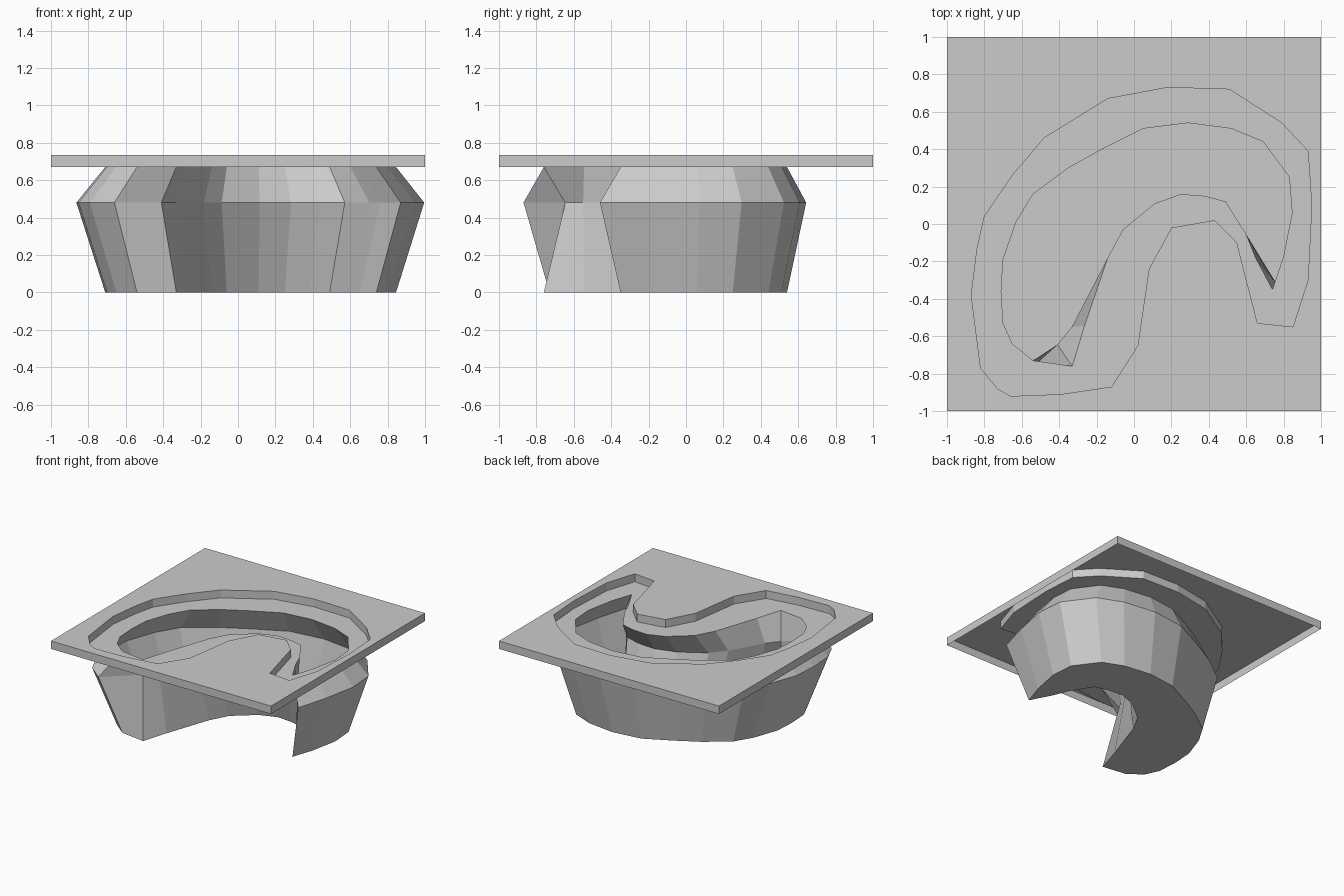
import bpy, bmesh
from mathutils import Vector
from mathutils.geometry import tessellate_polygon

if "Cube" in bpy.data.objects:
    bpy.data.objects.remove(bpy.data.objects["Cube"])

TOP, LEDGE, MID = 0.735, 0.67, 0.48

# opening cut in the deck
opening = [(-.87, -.38), (-.84, -.14), (-.80, .04), (-.65, .26), (-.48, .46), (-.14, .67),
           (.18, .73), (.51, .72), (.79, .54), (.93, .39), (.95, .10), (.93, -.30),
           (.85, -.55), (.66, -.53), (.55, -.10), (.43, .02), (.20, -.02), (.08, -.24),
           (.02, -.65), (-.12, -.87), (-.39, -.91), (-.66, -.92), (-.73, -.88), (-.82, -.77)]
# basin outline: outer bank, then inner bank
outer_bank = [(-.54, -.73), (-.65, -.64), (-.70, -.53), (-.71, -.36), (-.70, -.19), (-.63, .01),
              (-.54, .16), (-.35, .30), (-.17, .40), (.05, .51), (.29, .54), (.52, .51),
              (.69, .44), (.83, .25), (.845, .06), (.80, -.17)]
inner_bank = [(.74, -.35), (.65, -.18), (.60, -.055), (.49, .12), (.38, .15), (.25, .16),
              (.11, .11), (-.06, -.03), (-.14, -.18), (-.265, -.545), (-.33, -.76)]
# y shift of the bulge along the inner bank
inner_shift = [-.11, -.14, -.18, -.17, -.16, -.16, -.16, -.14, -.11, -.005, .115]


def bulge_x(x):
    return x + 0.196 * (x - 0.077)


basin = outer_bank + inner_bank
bulge = [(bulge_x(x), 1.19 * y) for x, y in outer_bank]
bulge += [(bulge_x(x), y + s) for (x, y), s in zip(inner_bank, inner_shift)]
square = [(-1, -1), (1, -1), (1, 1), (-1, 1)]


def ring(bm, pts, z):
    return [bm.verts.new((x, y, z)) for x, y in pts]


def wall(bm, a, b):
    n = len(a)
    for i in range(n):
        j = (i + 1) % n
        bm.faces.new((a[i], a[j], b[j], b[i]))


def cap(bm, *loops):
    """Fill a flat outline, with optional holes."""
    verts = [v for loop in loops for v in loop]
    flat = [[Vector((v.co.x, v.co.y, 0)) for v in loop] for loop in loops]
    for tri in tessellate_polygon(flat):
        bm.faces.new([verts[i] for i in tri])


def finish(bm, name):
    bmesh.ops.recalc_face_normals(bm, faces=bm.faces)
    mesh = bpy.data.meshes.new(name)
    bm.to_mesh(mesh)
    bm.free()
    bpy.context.collection.objects.link(bpy.data.objects.new(name, mesh))


# deck: open-bottomed slab with skirt, recessed wall and ledge around the basin
bm = bmesh.new()
edge_top, hole_top = ring(bm, square, TOP), ring(bm, opening, TOP)
edge_low, hole_low = ring(bm, square, LEDGE), ring(bm, opening, LEDGE)
rim = ring(bm, basin, LEDGE)
cap(bm, edge_top, hole_top)
wall(bm, edge_top, edge_low)
wall(bm, hole_top, hole_low)
cap(bm, hole_low, rim)
finish(bm, "deck")

# basin: walls flare out to the bulge, then taper to the flat floor
bm = bmesh.new()
rim, belly, floor = ring(bm, basin, LEDGE), ring(bm, bulge, MID), ring(bm, basin, 0)
wall(bm, rim, belly)
wall(bm, belly, floor)
cap(bm, floor)
finish(bm, "basin")
